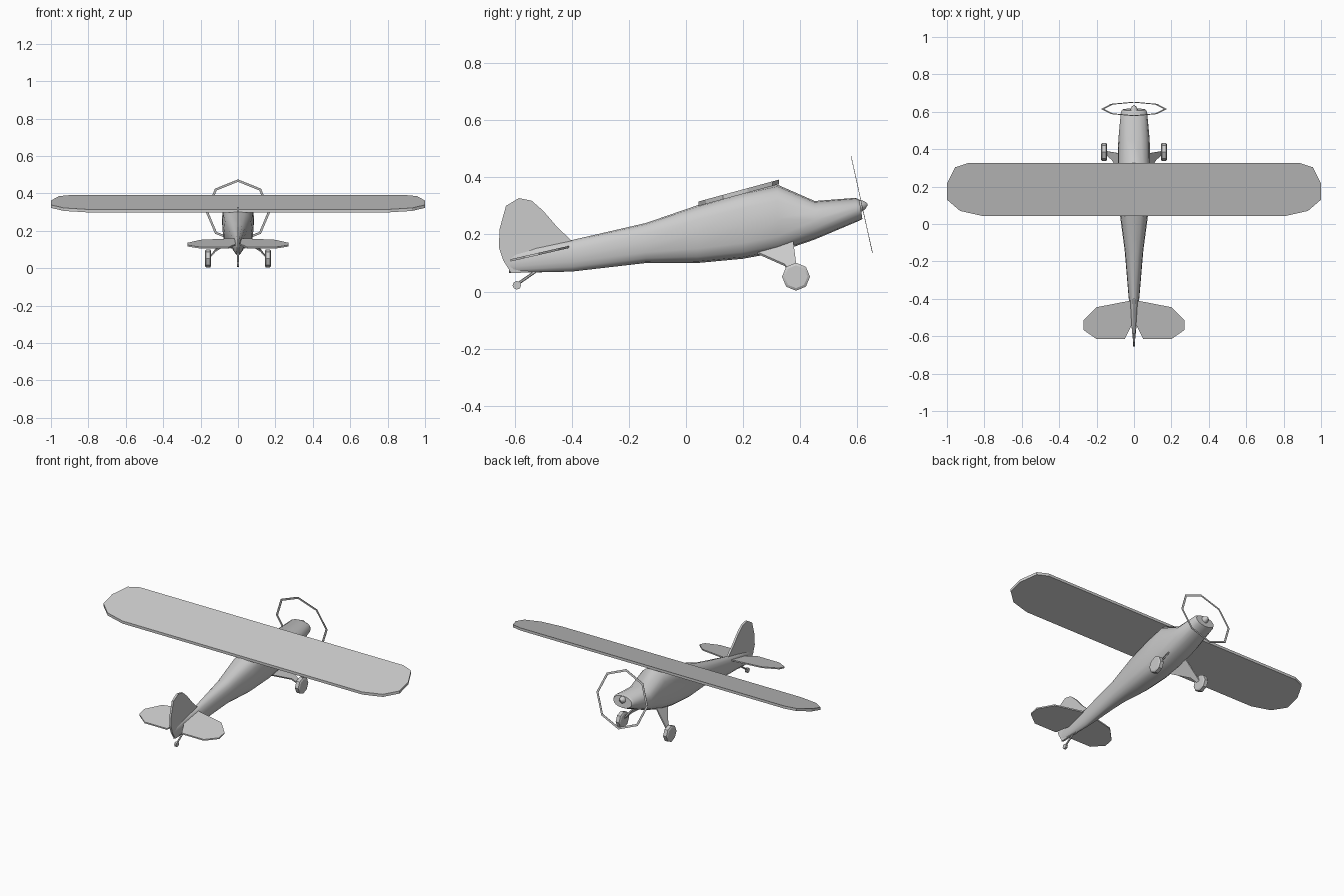
import bpy, bmesh
from math import cos, sin, pi, radians, atan
from mathutils import Vector, Matrix

if "Cube" in bpy.data.objects:
    bpy.data.objects.remove(bpy.data.objects["Cube"])


def add(name, bm, smooth=None):
    bmesh.ops.recalc_face_normals(bm, faces=bm.faces[:])
    me = bpy.data.meshes.new(name)
    bm.to_mesh(me)
    bm.free()
    ob = bpy.data.objects.new(name, me)
    bpy.context.collection.objects.link(ob)
    if smooth:
        bpy.ops.object.select_all(action='DESELECT')
        ob.select_set(True)
        bpy.context.view_layer.objects.active = ob
        bpy.ops.object.shade_smooth_by_angle(angle=radians(smooth))
    return ob


def loft(name, rings, smooth=None):
    bm = bmesh.new()
    rs = [[bm.verts.new(p) for p in r] for r in rings]
    n = len(rs[0])
    for a, b in zip(rs, rs[1:]):
        for i in range(n):
            bm.faces.new((a[i], a[(i + 1) % n], b[(i + 1) % n], b[i]))
    bm.faces.new(rs[0])
    bm.faces.new(rs[-1])
    return add(name, bm, smooth)


def plate(name, points, offset):
    """Flat outline given thickness along an offset vector."""
    o = Vector(offset) / 2
    return loft(name, [[Vector(p) - o for p in points], [Vector(p) + o for p in points]])


def disc(centre, axis, steps, sides, start=0.0):
    """Rings of (position along axis, radius) for wheels, spinner and struts."""
    axis = Vector(axis).normalized()
    u = axis.cross(Vector((1, 0, 0)) if abs(axis.x) < .9 else Vector((0, 1, 0))).normalized()
    v = axis.cross(u)
    return [[Vector(centre) + axis * d + r * (u * cos(start + 2 * pi * i / sides) + v * sin(start + 2 * pi * i / sides))
             for i in range(sides)] for d, r in steps]


# Fuselage: y, bottom, top, half width, squareness, forward lean
sections = [(-.62, .065, .135, .006, 2, 0), (-.40, .07, .18, .028, 2, 0),
            (-.14, .10, .24, .05, 2.5, 0), (.04, .10, .302, .074, 2.8, 0),
            (.20, .115, .347, .084, 3, 0), (.32, .137, .374, .086, 3, 0),
            (.45, .182, .317, .084, 2.4, 0), (.60, .248, .328, .07, 2.1, -.16),
            (.612, .254, .322, .062, 2.1, -.16)]
rings = []
for y, zb, zt, w, e, lean in sections:
    ring = []
    for i in range(16):
        a = 2 * pi * i / 16
        c, s = cos(a), sin(a)
        x = w * abs(c) ** (2 / e) * (1 if c > 0 else -1)
        dz = (zt - zb) / 2 * abs(s) ** (2 / e) * (1 if s > 0 else -1)
        ring.append((x, y + lean * dz, (zt + zb) / 2 + dz))
    rings.append(ring)
loft("fuselage", rings, 35)


# Wing and tailplane: half outline, mirrored, laid on a sloping plane
def surface(name, half, z0, y0, slope, thick):
    pts = half + [(-x, y) for x, y in reversed(half) if x > 0]
    plate(name, [(x, y, z0 + slope * (y - y0)) for x, y in pts], (0, 0, thick))


surface("wing", [(0, .325), (.89, .325), (.957, .303), (1, .215), (1, .13), (.93, .07), (.81, .043), (0, .043)],
        .307, .043, .272, .016)
surface("tailplane", [(0, -.41), (.02, -.41), (.2, -.445), (.27, -.515), (.27, -.567), (.2, -.615), (.05, -.615),
                      (.015, -.545), (0, -.545)], .155, -.415, .23, .008)

# Fin and rudder
fin = [(-.40, .178), (-.45, .225), (-.50, .283), (-.54, .318), (-.585, .327), (-.63, .30), (-.652, .22),
       (-.655, .155), (-.64, .11), (-.612, .065), (-.5, .068), (-.42, .1)]
plate("tail_fin", [(0, y, z) for y, z in fin], (.012, 0, 0))

# Propeller arc: a thin eight-sided ring, tilted with the nose
tilt = atan(.075 / .34)
axis = Vector((0, cos(tilt), sin(tilt)))
bm = bmesh.new()
inner, outer = [[bm.verts.new(p) for p in r] for r in
                disc((0, .615, .305), axis, [(0, .161), (0, .174)], 8)]
back = []
for i in range(8):
    bm.faces.new((inner[i], inner[(i + 1) % 8], outer[(i + 1) % 8], outer[i]))
ring_ob = add("propeller_ring", bm)
mod = ring_ob.modifiers.new("thickness", 'SOLIDIFY')
mod.thickness = .002
mod.offset = 0

# Spinner
loft("spinner", disc((0, .6, .298), axis, [(0, .022), (.015, .02), (.028, .012), (.036, .003)], 10), 40)

# Main wheels and legs
for side, label in ((1, "right"), (-1, "left")):
    loft(label + "_wheel", disc((side * .16, .385, .052), (1, 0, 0),
         [(-.016, .04), (-.011, .049), (.011, .049), (.016, .04)], 8), 30)
    leg = [(.05, .25, .135), (.06, .375, .175), (.15, .39, .06), (.15, .37, .06), (.12, .345, .093)]
    plate(label + "_gear_leg", [(side * x, y, z) for x, y, z in leg], (side * .004, 0, .007))

# Tail wheel on its strut
loft("tail_wheel", disc((0, -.592, .022), (1, 0, 0), [(-.006, .015), (.006, .015)], 8))
loft("tail_wheel_strut", disc((0, -.592, .025), (0, .062, .043), [(0, .005), (.08, .005)], 6))
